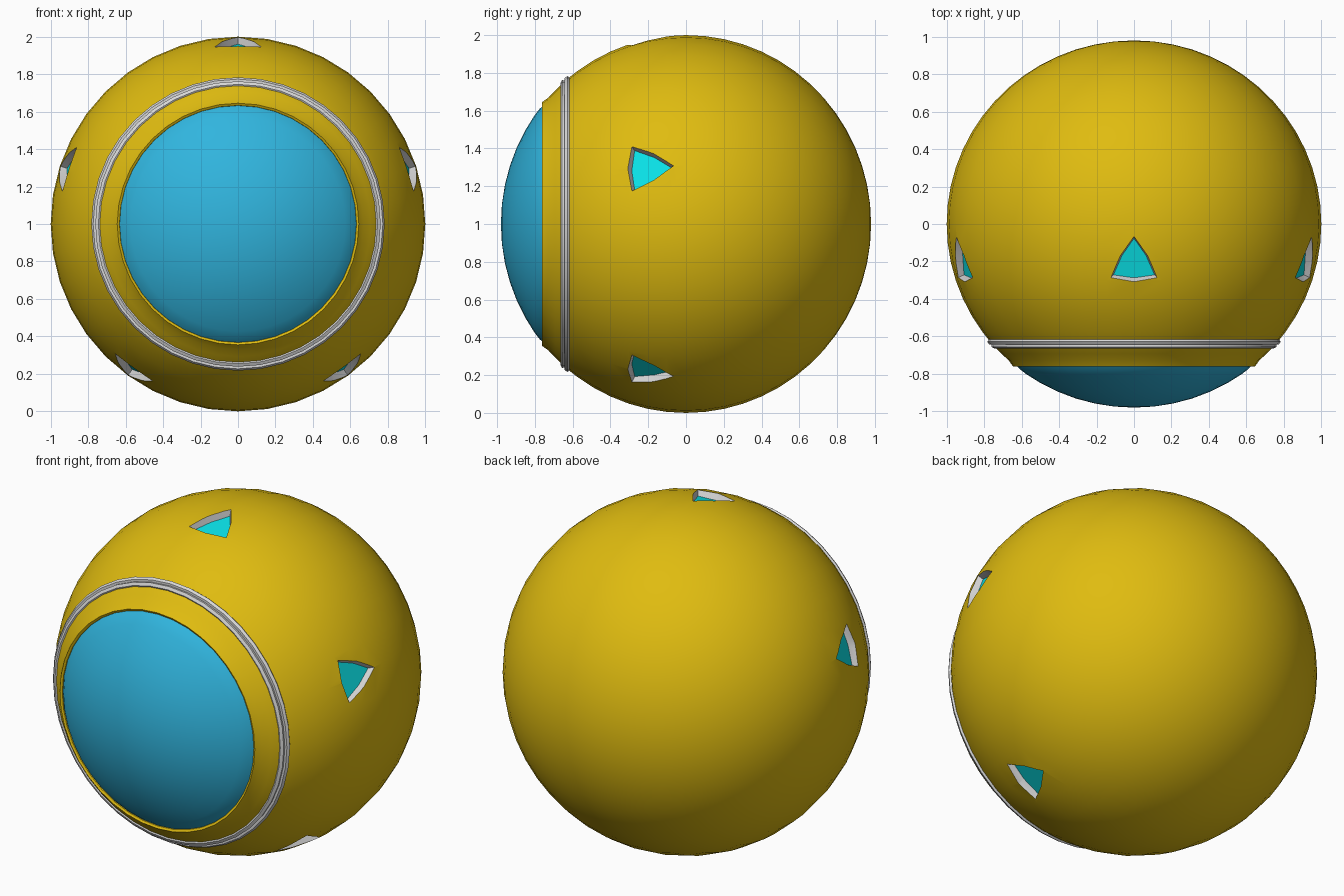
import bpy, bmesh, math
from mathutils import Vector

if "Cube" in bpy.data.objects:
    bpy.data.objects.remove(bpy.data.objects["Cube"])

RX, RY, CZ, SEG = 1.0, 0.98, 1.0, 40


def material(name, rgb):
    m = bpy.data.materials.new(name)
    m.diffuse_color = (*rgb, 1)
    m.use_nodes = True
    m.node_tree.nodes["Principled BSDF"].inputs["Base Color"].default_value = m.diffuse_color
    return m


yellow = material("yellow shell", (0.74, 0.50, 0.005))
metal = material("light grey metal", (0.68, 0.68, 0.68))
cyan = material("bright cyan", (0.003, 0.76, 0.80))
blue = material("blue glass", (0.03, 0.46, 0.73))


def on_ball(deg, lift=0.0):
    """Profile point (radius, y) at an angle from the front pole."""
    a = math.radians(deg)
    return ((RX + lift) * math.sin(a), -(RY + lift) * math.cos(a))


def make_object(name, bm, mats):
    bmesh.ops.recalc_face_normals(bm, faces=bm.faces)
    me = bpy.data.meshes.new(name)
    bm.to_mesh(me)
    bm.free()
    for m in mats:
        me.materials.append(m)
    ob = bpy.data.objects.new(name, me)
    bpy.context.collection.objects.link(ob)
    return ob


def lathe(name, profile, mats, closed=False):
    """Revolve a (radius, y) profile around the front-back axis."""
    bm = bmesh.new()
    rows = []
    for r, y in profile:
        if r < 1e-5:
            rows.append([bm.verts.new((0, y, CZ))] * SEG)
        else:
            rows.append([bm.verts.new((r * math.cos(2 * math.pi * i / SEG), y,
                                       CZ + r * math.sin(2 * math.pi * i / SEG)))
                         for i in range(SEG)])
    pairs = list(zip(rows, rows[1:]))
    if closed:
        pairs.append((rows[-1], rows[0]))
    for a, b in pairs:
        for i in range(SEG):
            j = (i + 1) % SEG
            quad = list(dict.fromkeys((a[i], a[j], b[j], b[i])))
            bm.faces.new(quad)
    return make_object(name, bm, mats)


def smooth(ob, deg):
    bpy.ops.object.select_all(action='DESELECT')
    ob.select_set(True)
    bpy.context.view_layer.objects.active = ob
    bpy.ops.object.shade_smooth_by_angle(angle=math.radians(deg))


# Shell: ball with an open front and a rolled lip
lip = [(0, -0.71), (0.625, -0.71), (0.633, -0.755), (0.645, -0.762)]
angles = [42, 45, 48, 51, 54] + list(range(60, 181, 6))
shell_profile = lip + [on_ball(a) for a in angles]
shell_profile[-1] = (0, RY)
shell = lathe("shell", shell_profile, [yellow, metal, cyan])

# Window cutters: five tapered triangular prisms around the shell
outline = [(0, 0.145), (-0.06, 0.04), (-0.125, -0.082), (0, -0.10),
           (0.125, -0.082), (0.06, 0.04)]
outline[1], outline[5] = (-0.072, 0.04), (0.072, 0.04)
bm = bmesh.new()
for k in range(5):
    a = math.radians(90 + 72 * k)
    out = Vector((math.cos(a), 0, math.sin(a)))
    n = (out * 0.975 + Vector((0, -0.21, 0))).normalized()
    u = n.cross(Vector((0, 1, 0))).normalized()
    v = u.cross(n)
    if v.y < 0:
        v = -v
    rings = []
    for dist, scale in ((0.955, 0.88), (1.045, 1.2)):
        rings.append([bm.verts.new(Vector((0, 0, CZ)) + n * dist
                                   + u * (p * scale) + v * (q * scale))
                      for p, q in outline])
    floor = bm.faces.new(rings[0])
    floor.material_index = 2
    bm.faces.new(rings[1]).material_index = 1
    for i in range(6):
        j = (i + 1) % 6
        f = bm.faces.new((rings[0][i], rings[0][j], rings[1][j], rings[1][i]))
        f.material_index = 1
cutter = make_object("window_cutter", bm, [yellow, metal, cyan])
cutter.hide_render = True

cut = shell.modifiers.new("windows", 'BOOLEAN')
cut.operation = 'DIFFERENCE'
cut.solver = 'EXACT'
cut.object = cutter
bpy.context.view_layer.objects.active = shell
bpy.ops.object.modifier_apply(modifier=cut.name)
bpy.data.objects.remove(cutter)
smooth(shell, 25)

# Metal ring with a fine groove around the front opening
ring_profile = [on_ball(47.4, -0.01), on_ball(47.7, 0.008), on_ball(48.7, 0.014),
                on_ball(49.2, 0.004), on_ball(49.7, 0.014), on_ball(50.7, 0.012),
                on_ball(51.1, -0.01)]
smooth(lathe("front_ring", ring_profile, [metal], closed=True), 20)

# Blue domed front glass, dipping slightly at its rim
dome_profile = [(0, -RY)] + [on_ball(a) for a in (6, 12, 18, 24, 30, 35)]
dome_profile += [(0.61, -0.775), (0.636, -0.745)]
smooth(lathe("front_glass", dome_profile, [blue]), 40)
